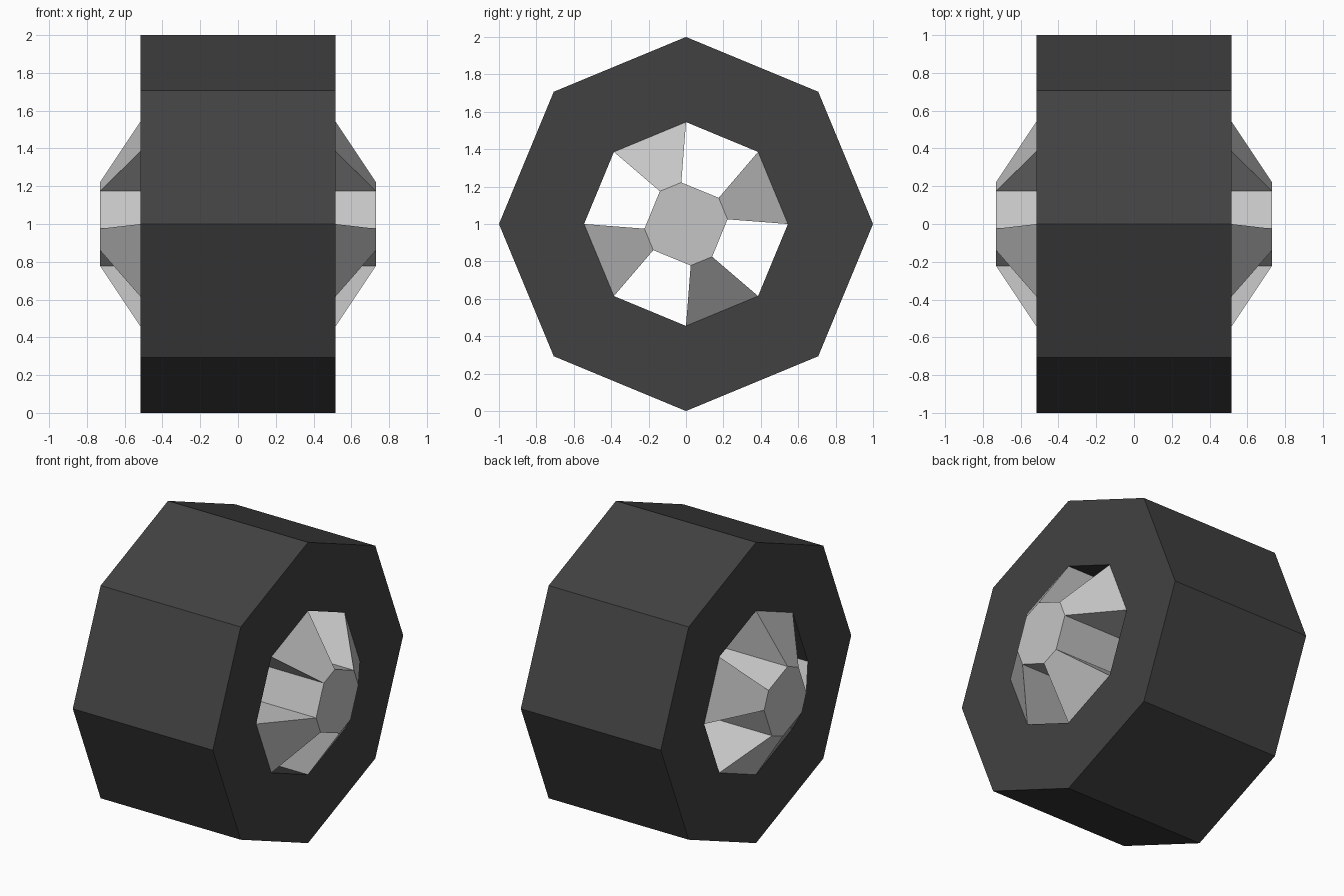
import bpy
from math import sin, cos, pi

if "Cube" in bpy.data.objects:
    bpy.data.objects.remove(bpy.data.objects["Cube"])

W, HUB_W = 0.515, 0.73        # half widths of tyre and hub
R, HOLE = 1.0, 0.545          # tyre radius and hole radius


def material(name, v):
    m = bpy.data.materials.new(name)
    m.diffuse_color = (v, v, v, 1)
    m.use_nodes = True
    m.node_tree.nodes["Principled BSDF"].inputs["Base Color"].default_value = m.diffuse_color
    return m


def add(name, verts, faces, mat):
    me = bpy.data.meshes.new(name)
    me.from_pydata(verts, [], faces)
    me.materials.append(mat)
    ob = bpy.data.objects.new(name, me)
    ob.location.z = 1
    bpy.context.collection.objects.link(ob)
    return ob


def turn(p, k):
    # quarter turns about the axle, clockwise seen from +x
    y, z = p
    for _ in range(k):
        y, z = z, -y
    return y, z


def prism(name, pts, widths, mat):
    # clockwise outline (y, z) with its own half width at each point
    n = len(pts)
    verts = [(w, *p) for p, w in zip(pts, widths)]
    verts += [(-w, *p) for p, w in zip(pts, widths)]
    faces = [list(range(n))[::-1], list(range(n, 2 * n))]
    faces += [(i, (i + 1) % n, (i + 1) % n + n, i + n) for i in range(n)]
    return add(name, verts, faces, mat)


rubber = material("dark_rubber", 0.053)
metal = material("light_grey_metal", 0.56)

# Tyre: octagonal ring
section = [(W, R), (W, HOLE), (-W, HOLE), (-W, R)]
verts = [(x, r * sin(i * pi / 4), r * cos(i * pi / 4))
         for i in range(8) for x, r in section]
faces = [(i * 4 + j, i * 4 + (j + 1) % 4,
          (i + 1) % 8 * 4 + (j + 1) % 4, (i + 1) % 8 * 4 + j)
         for i in range(8) for j in range(4)]
add("tyre", verts, faces, rubber)

# Hub: octagonal axle with alternating short and long sides
a, b = (-0.14, 0.175), (-0.025, 0.222)
hub = [turn(p, k) for k in range(4) for p in (a, b)]
prism("hub", hub, [HUB_W] * 8, metal)

# Spokes: deep wedges from the short hub sides to the tyre
d = HOLE * cos(pi / 4)
for k in range(4):
    outline = [turn(p, k) for p in (a, (-d, d), (0, HOLE), b)]
    prism("spoke_%d" % (k + 1), outline, [HUB_W, W, W, HUB_W], metal)

# Make all faces point outward
import bmesh
for ob in bpy.context.collection.objects:
    bm = bmesh.new()
    bm.from_mesh(ob.data)
    bmesh.ops.recalc_face_normals(bm, faces=bm.faces)
    bm.to_mesh(ob.data)
    bm.free()
